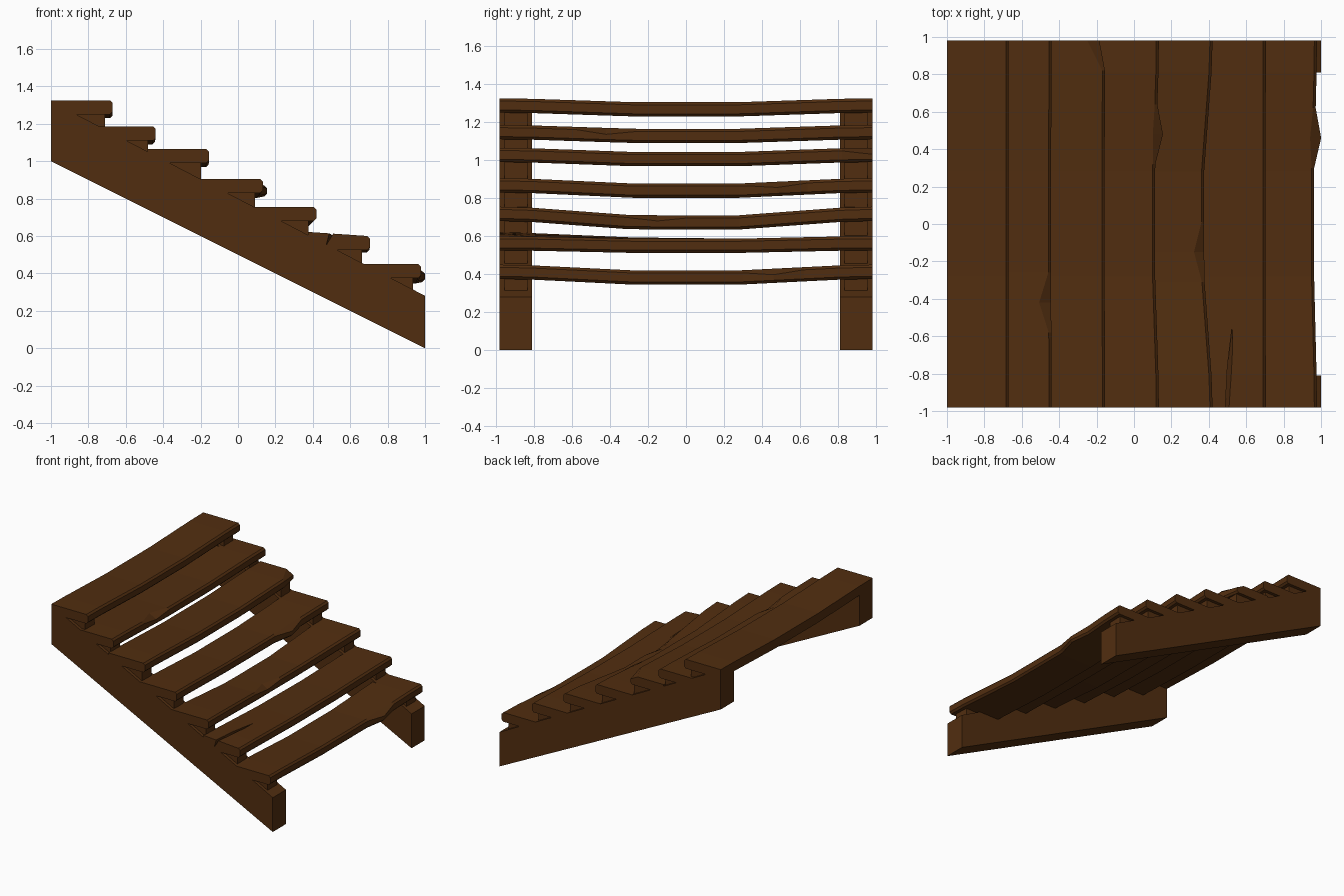
import bpy, bmesh

if "Cube" in bpy.data.objects:
    bpy.data.objects.remove(bpy.data.objects["Cube"])

wood = bpy.data.materials.new("dark brown wood")
wood.diffuse_color = (0.083, 0.027, 0.005, 1)
wood.use_nodes = True
wood.node_tree.nodes["Principled BSDF"].inputs["Base Color"].default_value = wood.diffuse_color

THICK, DEPTH, BEVEL, END, INNER = 0.075, 0.33, 0.014, 0.98, 0.81


def loft(name, sections):
    """Skin a closed solid through rings of 3D points."""
    bm = bmesh.new()
    rings = [[bm.verts.new(p) for p in s] for s in sections]
    n = len(rings[0])
    for a, b in zip(rings, rings[1:]):
        for i in range(n):
            j = (i + 1) % n
            bm.faces.new((a[i], a[j], b[j], b[i]))
    bm.faces.new(rings[0])
    bm.faces.new(rings[-1])
    bmesh.ops.recalc_face_normals(bm, faces=bm.faces)
    mesh = bpy.data.meshes.new(name)
    bm.to_mesh(mesh)
    bm.free()
    mesh.materials.append(wood)
    obj = bpy.data.objects.new(name, mesh)
    bpy.context.collection.objects.link(obj)
    return obj


def prism(name, profile, y0, y1):
    """Extrude an xz profile along y."""
    return loft(name, [[(x, y, z) for x, z in profile] for y in (y0, y1)])


def wear(y):
    """0 at the plank ends, 1 across the trodden middle."""
    a = abs(y)
    if a >= INNER:
        return 0.12 * (END - a) / (END - INNER)
    return min(1.0, 0.12 + 0.88 * (INNER - a) / (INNER - 0.28))


def tread(name, front, top, sag, bow, chip_y=None, chip=0.0, bulge=0.0, lift=0.0):
    """Sagging plank with bevelled nose and one chip on its front edge."""
    ys = {-END, -INNER, -0.28, 0.28, INNER, END}
    if chip_y is not None:
        ys = {y for y in ys if abs(y - chip_y) > 0.15}
        ys |= {max(-END, chip_y - 0.16), chip_y, min(END, chip_y + 0.16)}
    sections = []
    for y in sorted(ys):
        c = chip if y == chip_y else 0.0
        f = front - bow * wear(y) + (bulge if y == chip_y else 0.0)
        t = top - sag * wear(y)
        b = t - THICK
        back_top = t + lift * max(0.0, -y)
        profile = [(front - DEPTH, b), (f - BEVEL, b), (f, b + BEVEL),
                   (f, t - BEVEL - 0.4 * c), (f - BEVEL - c, t),
                   (front - DEPTH, back_top)]
        sections.append([(x, y, z) for x, z in profile])
    return loft(name, sections)


# front x, top z, sag, bow, then chip position, depth, bulge and back lift
treads = [
    (-0.67, 1.325, 0.02, 0.0),
    (-0.44, 1.185, 0.02, 0.004, -0.42, 0.05),
    (-0.155, 1.065, 0.022, 0.002, END, 0.05, -0.03),
    (0.133, 0.905, 0.028, 0.02, 0.48, 0.04, 0.035),
    (0.42, 0.755, 0.045, 0.045, -0.15, 0.04),
    (0.705, 0.60, 0.013, 0.002, None, 0.0, 0.0, 0.022),
    (0.978, 0.45, 0.03, 0.015, 0.46, 0.045, 0.033),
]
planks = [tread(f"tread_{i + 1}", *t) for i, t in enumerate(treads)]

# Split running in from the end of the sixth plank
split = loft("split_cutter", [
    [(0.47, -1.0, 0.55), (0.50, -1.0, 0.66), (0.535, -1.0, 0.66)],
    [(0.524, -0.55, 0.58), (0.526, -0.55, 0.66), (0.529, -0.55, 0.66)]])
split.hide_render = True
split.hide_viewport = True
cut = planks[5].modifiers.new("split", 'BOOLEAN')
cut.operation = 'DIFFERENCE'
cut.object = split

# Sloping side beams with a recessed wedge block under every plank
beam = [(-1, 1.0), (1, 0.0), (1, 0.28), (-1, 1.32)]
for side, name in ((-1, "front"), (1, "back")):
    prism(f"{name}_stringer", beam, side * END, side * INNER)
    for i, t in enumerate(treads):
        z = t[1] - THICK
        x0 = (0.80 - z) / 0.52 - 0.06
        x1 = t[0] - 0.042
        wedge = [(x0, z + 0.005), (x0, z - 0.06), (x1, z - 0.11), (x1, z + 0.005)]
        prism(f"{name}_wedge_{i + 1}", wedge, side * 0.955, side * 0.835)
